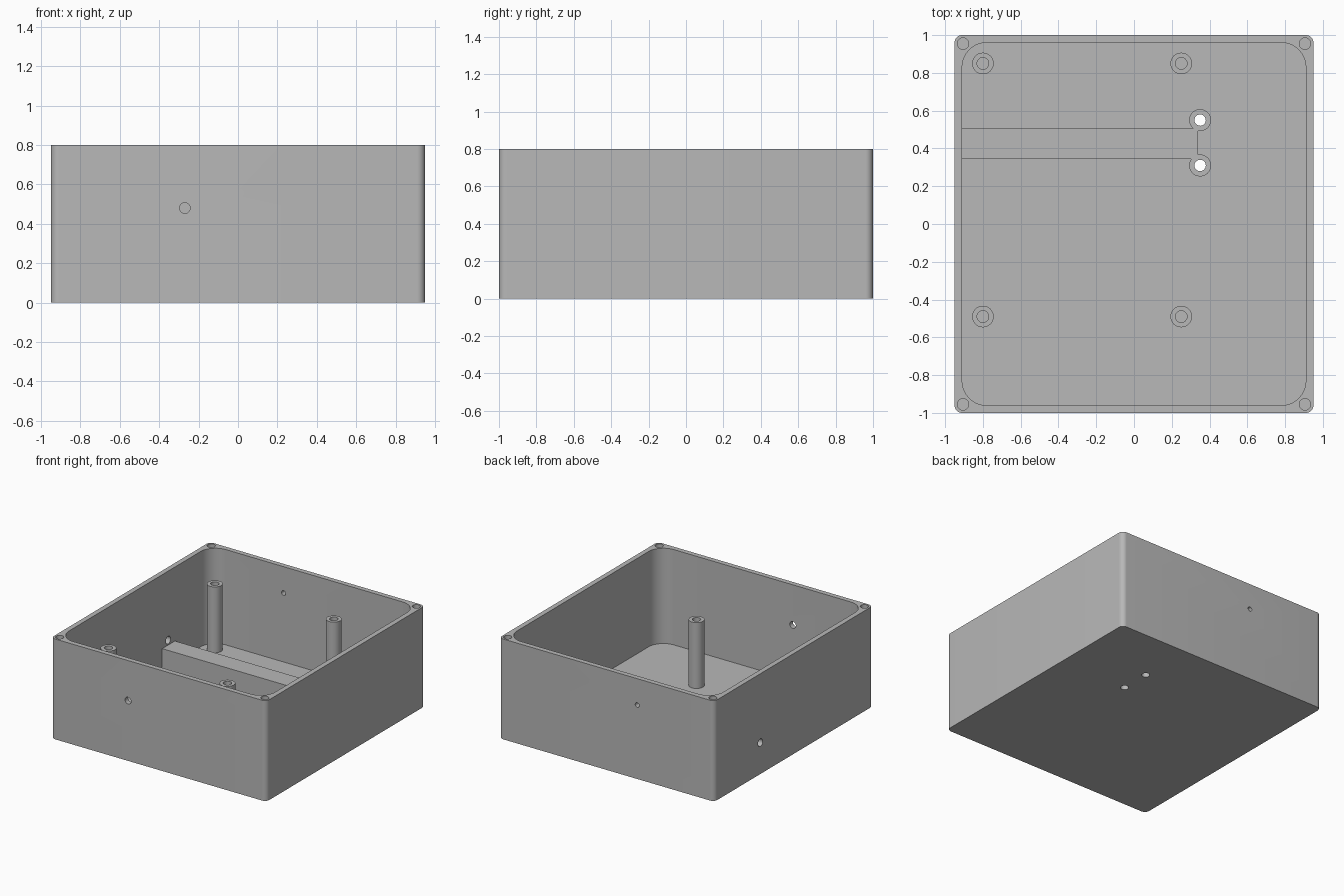
import bpy, bmesh, math
from mathutils import Vector

if "Cube" in bpy.data.objects:
    bpy.data.objects.remove(bpy.data.objects["Cube"])

grey = bpy.data.materials.new("plain grey")
grey.use_nodes = True
grey.diffuse_color = (0.48, 0.48, 0.48, 1)
grey.node_tree.nodes["Principled BSDF"].inputs["Base Color"].default_value = grey.diffuse_color

HEIGHT, FLOOR, WALL = 0.8, 0.04, 0.04
HALF_X, HALF_Y = 0.95, 1.0


def prism(name, outline, z0, z1):
    """Extrude a flat outline from z0 up to z1."""
    bm = bmesh.new()
    face = bm.faces.new([bm.verts.new((x, y, z0)) for x, y in outline])
    top = bmesh.ops.extrude_face_region(bm, geom=[face])["geom"]
    bmesh.ops.translate(bm, vec=(0, 0, z1 - z0),
                        verts=[v for v in top if isinstance(v, bmesh.types.BMVert)])
    bmesh.ops.recalc_face_normals(bm, faces=bm.faces)
    mesh = bpy.data.meshes.new(name)
    bm.to_mesh(mesh)
    bm.free()
    mesh.materials.append(grey)
    obj = bpy.data.objects.new(name, mesh)
    bpy.context.collection.objects.link(obj)
    return obj


def circle(cx, cy, r, n=40):
    return [(cx + r * math.cos(math.tau * i / n), cy + r * math.sin(math.tau * i / n))
            for i in range(n)]


def rounded_rect(hx, hy, r, n=10):
    points = []
    for k, (sx, sy) in enumerate([(1, 1), (-1, 1), (-1, -1), (1, -1)]):
        for i in range(n + 1):
            a = math.pi / 2 * (k + i / n)
            points.append((sx * (hx - r) + r * math.cos(a), sy * (hy - r) + r * math.sin(a)))
    return points


def combine(obj, other, operation):
    """Apply a boolean and discard the helper object."""
    mod = obj.modifiers.new("combine", 'BOOLEAN')
    mod.operation, mod.solver, mod.object = operation, 'EXACT', other
    other.hide_render = True
    bpy.context.view_layer.objects.active = obj
    bpy.ops.object.modifier_apply(modifier=mod.name)
    bpy.data.objects.remove(other)


def drill(obj, x, y, r, z0, z1):
    combine(obj, prism("drill", circle(x, y, r), z0, z1), 'DIFFERENCE')


def drill_wall(obj, centre, axis, r):
    cutter = prism("wall_drill", circle(0, 0, r), -0.1, 0.1)
    cutter.rotation_euler = Vector(axis).to_track_quat('Z', 'Y').to_euler()
    cutter.location = centre
    bpy.context.view_layer.update()
    combine(obj, cutter, 'DIFFERENCE')


def smooth(obj):
    bpy.ops.object.select_all(action='DESELECT')
    obj.select_set(True)
    bpy.context.view_layer.objects.active = obj
    bpy.ops.object.shade_smooth_by_angle(angle=math.radians(30))


# Open box with rounded corners
shell = prism("box_shell", rounded_rect(HALF_X, HALF_Y, 0.04), 0, HEIGHT)
cavity = prism("cavity", rounded_rect(HALF_X - WALL, HALF_Y - WALL, 0.13), FLOOR, HEIGHT + 0.1)
combine(shell, cavity, 'DIFFERENCE')

# Lid screw holes in the corners
for sx in (-1, 1):
    for sy in (-1, 1):
        drill(shell, sx * 0.905, sy * 0.955, 0.03, 0.4, HEIGHT + 0.1)

# Cable holes in the front, back and side walls
drill_wall(shell, (-0.27, -HALF_Y, 0.48), (0, 1, 0), 0.027)
drill_wall(shell, (-0.27, HALF_Y, 0.59), (0, 1, 0), 0.018)
drill_wall(shell, (-HALF_X, 0.42, 0.25), (1, 0, 0), 0.03)

# Long rail on the floor with a screw boss on each side of its end
rail_top = 0.21
rail = prism("floor_rail", [(-0.92, 0.345), (0.34, 0.345), (0.34, 0.505), (-0.92, 0.505)],
             FLOOR - 0.01, rail_top)
boss_spots = [(0.35, 0.55), (0.35, 0.31)]
for x, y in boss_spots:
    combine(rail, prism("boss", circle(x, y, 0.058), FLOOR - 0.01, rail_top), 'UNION')
for x, y in boss_spots:
    for part in (rail, shell):
        drill(part, x, y, 0.03, -0.1, rail_top + 0.1)

# Four tall hollow standoffs
for i, (x, y) in enumerate([(-0.8, 0.85), (0.25, 0.85), (-0.8, -0.49), (0.25, -0.49)]):
    post = prism(f"standoff_{i + 1}", circle(x, y, 0.057), FLOOR - 0.01, 0.565)
    drill(post, x, y, 0.031, 0.2, 0.7)
    smooth(post)

smooth(shell)
smooth(rail)
